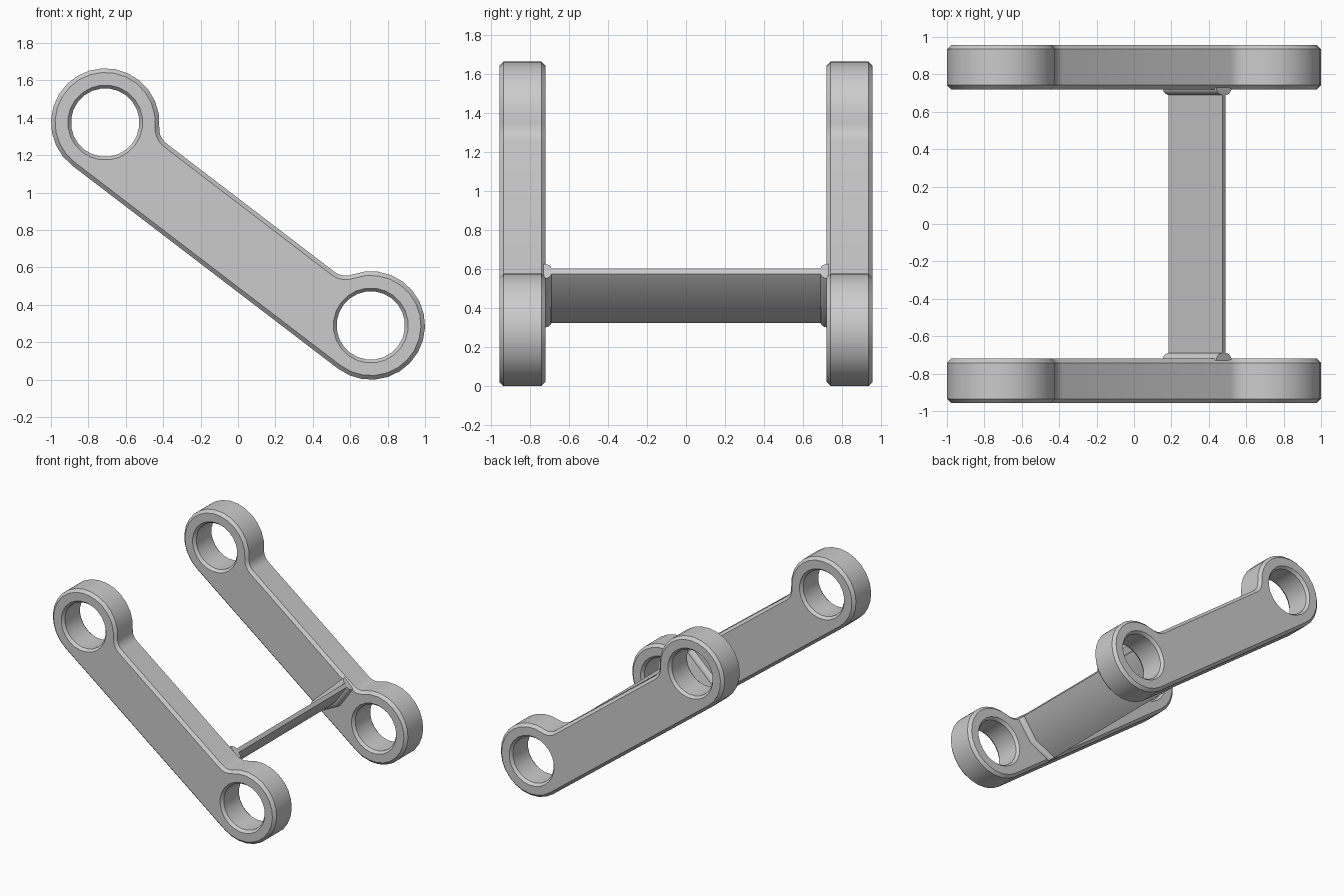
import bpy
import bmesh
from math import sin, cos, pi, atan2, sqrt, radians
from mathutils import Vector

cube = bpy.data.objects.get("Cube")
if cube:
    bpy.data.objects.remove(cube, do_unlink=True)

grey = bpy.data.materials.new("plain_grey")
grey.use_nodes = True
grey.diffuse_color = (0.6, 0.6, 0.6, 1)
grey.node_tree.nodes["Principled BSDF"].inputs["Base Color"].default_value = (0.6, 0.6, 0.6, 1)

# Link layout in the x-z plane
UPPER = Vector((-0.71, 1.375))
LOWER = Vector((0.71, 0.29))
MID = (UPPER + LOWER) / 2
ALONG = (LOWER - UPPER).normalized()
ACROSS = Vector((-ALONG.y, ALONG.x))
HALF = (LOWER - UPPER).length / 2
EYE, BAR, FILLET = 0.29, 0.11, 0.1      # eye radius, bar top offset, neck fillet
HOLE, CHAMFER = 0.183, 0.022
INNER, OUTER = 0.72, 0.957              # arm faces in y


def to_xz(u, v):
    return MID + ALONG * u + ACROSS * v


def arc(cu, cv, r, a0, a1, steps):
    return [(cu + r * cos(a0 + (a1 - a0) * i / steps),
             cv + r * sin(a0 + (a1 - a0) * i / steps)) for i in range(steps + 1)]


def outline(inset):
    """Arm outline: two eyes, a tangent lower edge and a filleted upper edge."""
    a = sqrt((EYE + FILLET) ** 2 - (BAR + FILLET) ** 2)
    touch = atan2(BAR + FILLET, a)
    half = arc(-HALF, 0, EYE - inset, 1.5 * pi, touch, 17)
    half += arc(-HALF + a, BAR + FILLET, FILLET + inset, touch + pi, 1.5 * pi, 5)[1:]
    return [to_xz(u, v) for u, v in half + [(-u, v) for u, v in reversed(half)]]


def hole(side, inset):
    pts = arc(side * HALF, 0, HOLE + inset, 0, 2 * pi, 24)[:-1]
    return [to_xz(u, v) for u, v in pts]


def loft(bm, sections):
    """Join (y, points) sections with quads; return the vertex rings."""
    rings = [[bm.verts.new((p.x, y, p.y)) for p in pts] for y, pts in sections]
    for r0, r1 in zip(rings, rings[1:]):
        n = len(r0)
        for i in range(n):
            j = (i + 1) % n
            bm.faces.new((r0[i], r0[j], r1[j], r1[i]))
    return rings


def finish(bm, name):
    bmesh.ops.recalc_face_normals(bm, faces=bm.faces)
    mesh = bpy.data.meshes.new(name)
    bm.to_mesh(mesh)
    bm.free()
    mesh.materials.append(grey)
    obj = bpy.data.objects.new(name, mesh)
    bpy.context.collection.objects.link(obj)
    bpy.ops.object.select_all(action='DESELECT')
    obj.select_set(True)
    bpy.context.view_layer.objects.active = obj
    bpy.ops.object.shade_smooth_by_angle(angle=radians(30))
    return obj


# Side arms with chamfered rims and chamfered holes
def make_arm(name, side):
    bm = bmesh.new()
    levels = [(INNER, CHAMFER), (INNER + CHAMFER, 0),
              (OUTER - CHAMFER, 0), (OUTER, CHAMFER)]
    loops = [loft(bm, [(side * y, outline(e)) for y, e in levels])]
    for end in (-1, 1):
        loops.append(loft(bm, [(side * y, hole(end, e * 0.8)) for y, e in levels]))
    for cap in (0, -1):
        edges = []
        for rings in loops:
            ring = rings[cap]
            edges += [bm.edges.get((ring[i - 1], ring[i])) for i in range(len(ring))]
        bmesh.ops.triangle_fill(bm, edges=edges, use_beauty=True,
                                normal=(0, side if cap else -side, 0))
    finish(bm, name)


make_arm("front_arm", -1)
make_arm("back_arm", 1)

# Cross web: slanted thin plate, flaring into the arms along their length
upper_side = [Vector((0.185, 0.335)), Vector((0.472, 0.604))]
lower_side = [Vector((0.49, 0.577)), Vector((0.375, 0.415)), Vector((0.195, 0.326))]


def web_section(flare):
    return ([p - ALONG * flare for p in upper_side]
            + [p + ALONG * flare for p in lower_side])


bm = bmesh.new()
R = 0.04
ends = [(INNER + 0.01 - R * sin(t), R * (1 - cos(t)))
        for t in (i * pi / 10 for i in range(6))]
sections = [(-y, R - f) for y, f in ends] + [(y, R - f) for y, f in reversed(ends)]
rings = loft(bm, [(y, web_section(f)) for y, f in sections])
for ring in (rings[0], rings[-1]):
    bm.faces.new(ring)
finish(bm, "cross_web")
